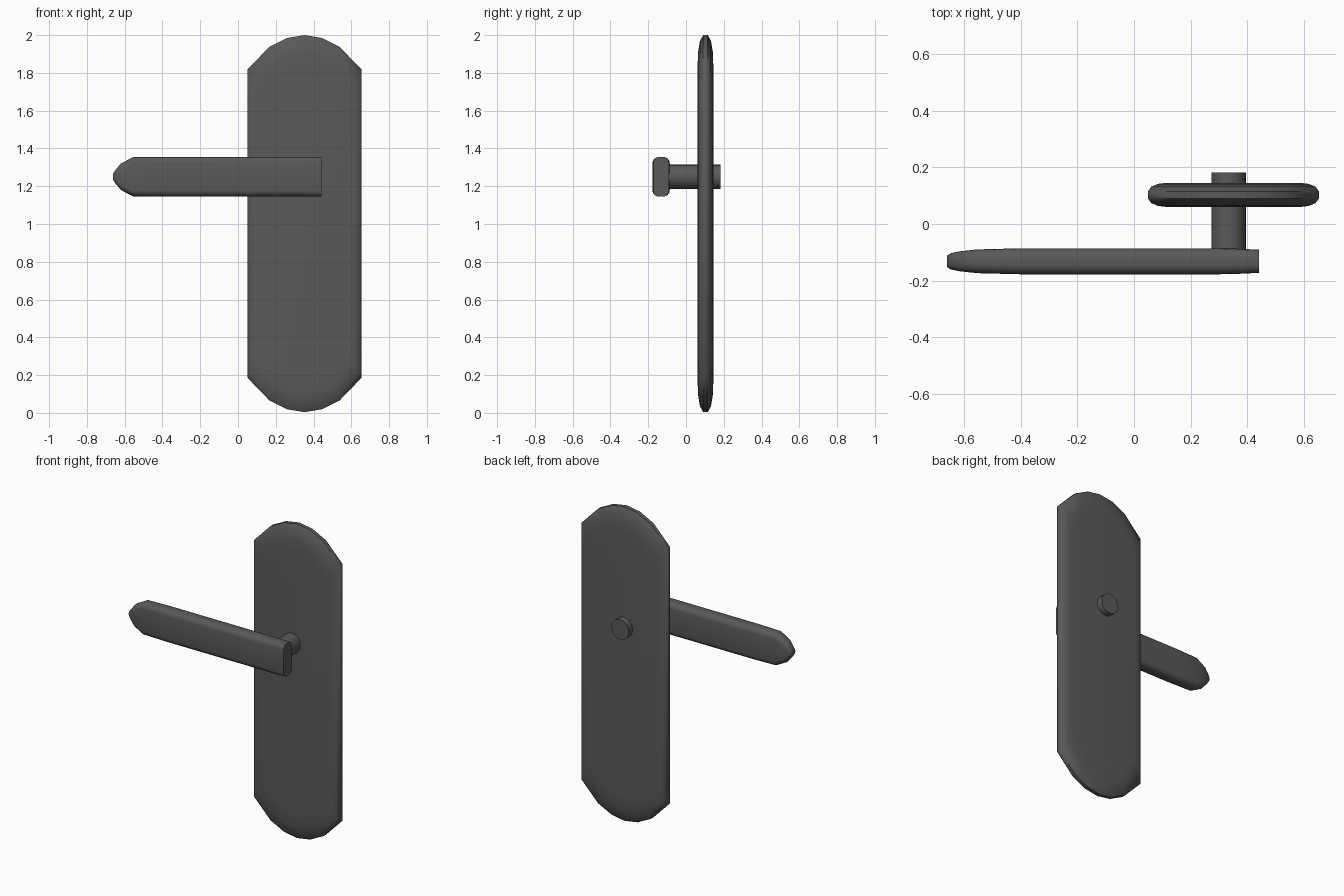
import bpy, bmesh, math
from mathutils import Vector

cube = bpy.data.objects.get("Cube")
if cube:
    bpy.data.objects.remove(cube, do_unlink=True)

# Single dark metal colour
metal = bpy.data.materials.new("dark grey metal")
metal.use_nodes = True
colour = (0.10, 0.10, 0.102, 1)
metal.diffuse_color = colour
metal.node_tree.nodes["Principled BSDF"].inputs["Base Color"].default_value = colour


def loft(name, rings, angle):
    """Bridge closed rings of equal size and cap both ends."""
    bm = bmesh.new()
    loops = [[bm.verts.new(p) for p in ring] for ring in rings]
    n = len(loops[0])
    for a, b in zip(loops, loops[1:]):
        for i in range(n):
            j = (i + 1) % n
            bm.faces.new((a[i], a[j], b[j], b[i]))
    bm.faces.new(loops[0])
    bm.faces.new(loops[-1])
    bmesh.ops.recalc_face_normals(bm, faces=bm.faces)
    mesh = bpy.data.meshes.new(name)
    bm.to_mesh(mesh)
    bm.free()
    mesh.materials.append(metal)
    obj = bpy.data.objects.new(name, mesh)
    bpy.context.collection.objects.link(obj)
    bpy.ops.object.select_all(action='DESELECT')
    obj.select_set(True)
    bpy.context.view_layer.objects.active = obj
    bpy.ops.object.shade_smooth_by_angle(angle=math.radians(angle))
    return obj


# Backplate: faceted round-ended outline, shrunk towards both broad faces
arc = [(0.303, 0.815), (0.187, 0.935), (0.092, 0.983), (0, 0.998),
       (-0.092, 0.983), (-0.187, 0.935), (-0.303, 0.815)]
outline = arc + [(-x, -z) for x, z in arc]
profile = [(0.80, 0.83, -0.042), (0.88, 0.91, -0.039), (0.96, 0.97, -0.029), (1, 1, -0.012)]
profile += [(sx, sz, -y) for sx, sz, y in reversed(profile)]
loft("backplate", [[(0.352 + x * sx, 0.103 + y, 1.002 + z * sz) for x, z in outline]
                   for sx, sz, y in profile], 50)

# Lever: rounded bar section swept along x, narrowing to a blunt tip
def bar_section(x, half_y, half_z, radius):
    ring = []
    for k, (sy, sz) in enumerate(((1, 1), (-1, 1), (-1, -1), (1, -1))):
        for step in range(5):
            a = math.pi / 2 * (k + step / 4)
            ring.append((x, -0.132 + sy * (half_y - radius) + radius * math.cos(a),
                         1.25 + sz * (half_z - radius) + radius * math.sin(a)))
    return ring

loft("lever_handle", [bar_section(*s) for s in (
    (0.442, 0.041, 0.105, 0.030), (0.38, 0.044, 0.105, 0.032),
    (0.30, 0.046, 0.105, 0.034), (-0.40, 0.046, 0.105, 0.034),
    (-0.555, 0.042, 0.104, 0.034), (-0.62, 0.035, 0.070, 0.030),
    (-0.65, 0.028, 0.034, 0.025), (-0.662, 0.020, 0.015, 0.012))], 50)

# Spindle: round shaft from the lever through the backplate
loft("spindle", [[(0.335 + 0.061 * math.cos(math.tau * i / 24), y,
                   1.25 + 0.064 * math.sin(math.tau * i / 24)) for i in range(24)]
                 for y in (-0.10, 0.183)], 40)
